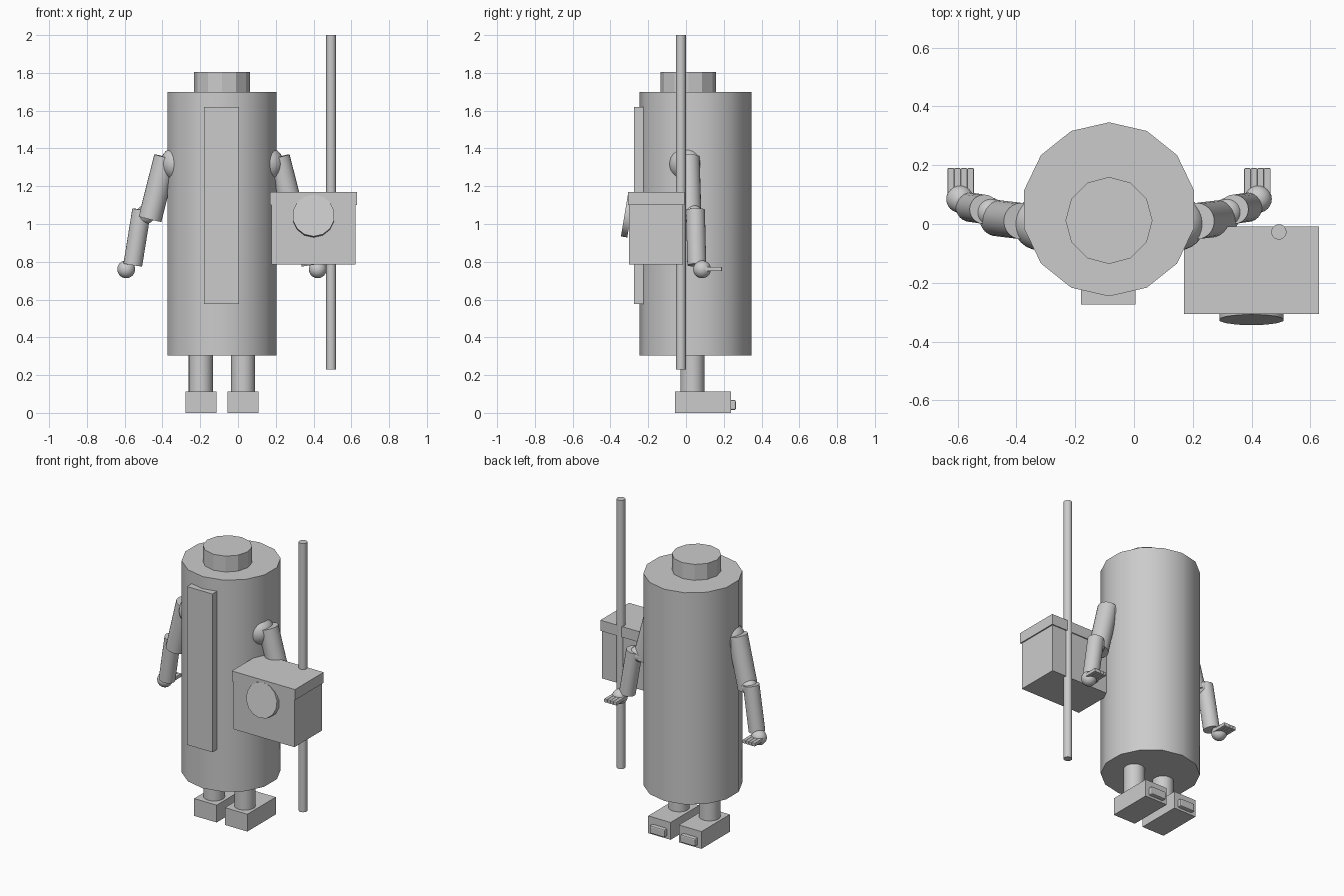
import bpy
import math
from mathutils import Vector

cube = bpy.data.objects.get("Cube")
if cube:
    bpy.data.objects.remove(cube, do_unlink=True)

grey = bpy.data.materials.new("plain grey")
grey.use_nodes = True
COLOUR = (0.6, 0.6, 0.6, 1)
grey.diffuse_color = COLOUR
grey.node_tree.nodes["Principled BSDF"].inputs["Base Color"].default_value = COLOUR

AXIS = -0.085  # x of the figure's centre line


def finish(name, smooth=False):
    ob = bpy.context.object
    ob.name = name
    ob.data.materials.append(grey)
    if smooth:
        bpy.ops.object.shade_smooth_by_angle(angle=math.radians(29))
    return ob


def box(name, low, high, bevel=0):
    low, high = Vector(low), Vector(high)
    bpy.ops.mesh.primitive_cube_add(size=1, location=(low + high) / 2)
    ob = finish(name)
    for v in ob.data.vertices:
        v.co = Vector(a * b for a, b in zip(v.co, high - low))
    if bevel:
        mod = ob.modifiers.new("soft edges", "BEVEL")
        mod.width = bevel
        mod.segments = 2
    return ob


def rod(name, start, end, radius, sides=24):
    start, end = Vector(start), Vector(end)
    span = end - start
    bpy.ops.mesh.primitive_cylinder_add(
        vertices=sides, radius=radius, depth=span.length, location=(start + end) / 2)
    ob = finish(name, True)
    turn = Vector((0, 0, 1)).rotation_difference(span)
    ob.rotation_euler = turn.to_euler()
    return ob


def ball(name, centre, radius):
    bpy.ops.mesh.primitive_uv_sphere_add(
        segments=24, ring_count=16, radius=radius, location=centre)
    return finish(name, True)


# Trunk, cap and long plate
rod("body", (AXIS, 0.05, 0.305), (AXIS, 0.05, 1.70), 0.296, 14)
rod("head", (AXIS, 0.012, 1.69), (AXIS, 0.012, 1.805), 0.148, 12)
box("front_panel", (-0.18, -0.274, 0.577), (0.005, -0.22, 1.62))

# Limbs, once for each side
for side, s in (("left", 1), ("right", -1)):
    def at(x, y, z):
        return (AXIS + s * x, y, z)

    def side_box(name, x, half, y0, y1, z0, z1, bevel=0):
        cx = AXIS + s * x
        return box(f"{side}_{name}", (cx - half, y0, z0), (cx + half, y1, z1), bevel)

    # Leg, foot and toe
    rod(side + "_leg", at(0.112, 0.034, 0.10), at(0.112, 0.034, 0.32), 0.064)
    side_box("foot", 0.112, 0.082, -0.058, 0.238, 0, 0.114)
    side_box("toe", 0.112, 0.055, 0.22, 0.264, 0.015, 0.068, 0.008)

    # Arm
    ball(side + "_shoulder", at(0.235, 0.002, 1.318), 0.092)
    rod(side + "_upper_arm", at(0.298, 0.01, 1.354), at(0.381, 0.02, 1.026), 0.062)
    ball(side + "_elbow", at(0.405, 0.04, 1.05), 0.05)
    rod(side + "_forearm", at(0.425, 0.05, 1.075), at(0.472, 0.057, 0.783), 0.05)

    # Hand with four fingers
    ball(side + "_hand", at(0.507, 0.085, 0.76), 0.047)
    for i in range(4):
        side_box(f"finger_{i + 1}", 0.471 + 0.0225 * i, 0.0112,
                 0.08, 0.19, 0.75, 0.773, 0.003)

# Chest with lid and tilted disc
box("chest", (0.177, -0.301, 0.786), (0.622, -0.015, 1.11))
box("chest_lid", (0.17, -0.307, 1.10), (0.63, -0.008, 1.17))
normal = Vector((0, -0.986, 0.164))
face = Vector((0.40, -0.326, 1.045))
rod("chest_disc", face - normal * 0.034, face, 0.112, 14)

# Tall pole
rod("pole", (0.493, -0.027, 0.23), (0.493, -0.027, 2.0), 0.026, 20)
